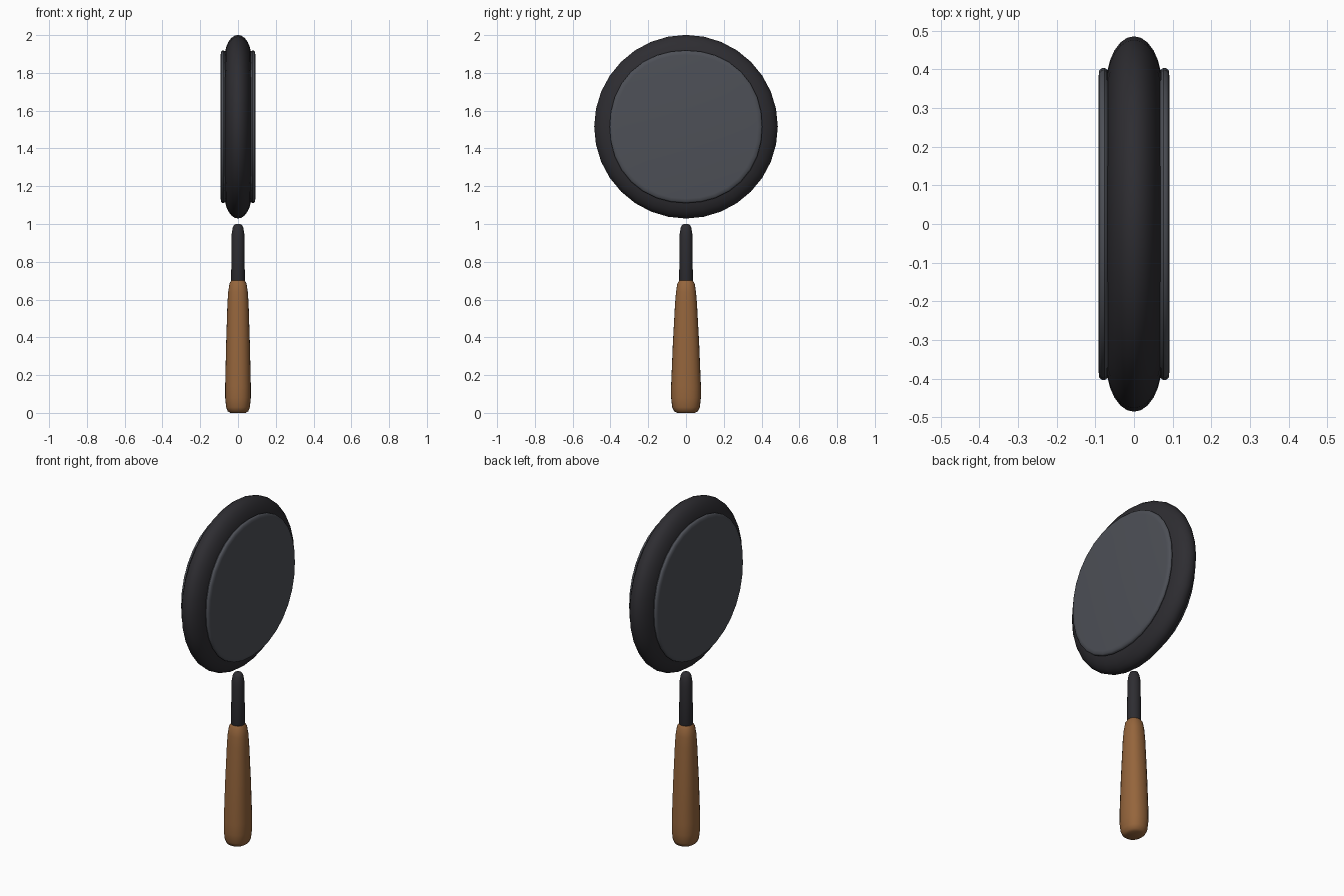
import bpy, bmesh, math
from mathutils import Matrix

if "Cube" in bpy.data.objects:
    bpy.data.objects.remove(bpy.data.objects["Cube"])


def material(name, rgb):
    m = bpy.data.materials.new(name)
    m.diffuse_color = (*rgb, 1)
    m.use_nodes = True
    m.node_tree.nodes["Principled BSDF"].inputs["Base Color"].default_value = m.diffuse_color
    return m


def loft(name, rings, mat, sides=24, power=2.0, xform=Matrix()):
    """Stack closed rings (half_x, half_y, z) with a superellipse section."""
    bm = bmesh.new()
    loops = []
    for rx, ry, z in rings:
        loop = []
        for i in range(sides):
            a = 2 * math.pi * i / sides
            c, s = math.cos(a), math.sin(a)
            k = (abs(c) ** power + abs(s) ** power) ** (-1 / power)
            loop.append(bm.verts.new((rx * k * c, ry * k * s, z)))
        loops.append(loop)
    for a, b in zip(loops, loops[1:]):
        for i in range(sides):
            j = (i + 1) % sides
            bm.faces.new((a[i], a[j], b[j], b[i]))
    bm.faces.new(loops[0][::-1])
    bm.faces.new(loops[-1])
    bm.transform(xform)
    bmesh.ops.recalc_face_normals(bm, faces=bm.faces)
    mesh = bpy.data.meshes.new(name)
    bm.to_mesh(mesh)
    bm.free()
    ob = bpy.data.objects.new(name, mesh)
    bpy.context.collection.objects.link(ob)
    mesh.materials.append(mat)
    bpy.ops.object.select_all(action='DESELECT')
    ob.select_set(True)
    bpy.context.view_layer.objects.active = ob
    bpy.ops.object.shade_smooth_by_angle(angle=math.radians(40))
    return ob


iron = material("dark_iron", (0.027, 0.026, 0.031))
plate = material("grey_plate", (0.075, 0.08, 0.095))
wood = material("wood", (0.30, 0.13, 0.045))

# Wooden handle, tapering upward with rounded ends
loft("handle", [(0.040, 0.046, 0.0), (0.054, 0.062, 0.008), (0.063, 0.073, 0.03),
                (0.068, 0.079, 0.08), (0.068, 0.079, 0.14), (0.063, 0.070, 0.36),
                (0.056, 0.058, 0.58), (0.052, 0.053, 0.64), (0.045, 0.046, 0.685),
                (0.036, 0.036, 0.70)], wood, power=2.35)

# Metal neck with a domed tip
loft("neck", [(0.030, 0.030, 0.68), (0.036, 0.036, 0.70), (0.035, 0.035, 0.92),
              (0.033, 0.033, 0.95), (0.028, 0.028, 0.98), (0.021, 0.021, 0.995),
              (0.012, 0.012, 1.0)], iron, power=2.1)

# Head: its axis runs along x
head = Matrix.Translation((0, 0, 1.515)) @ Matrix.Rotation(math.pi / 2, 4, 'Y')

# Rounded rim
rim = []
for i in range(13):
    t = -math.pi / 2 + math.pi * i / 12
    r = 0.36 + 0.126 * math.cos(t)
    rim.append((r, r, 0.072 * math.sin(t)))
loft("rim", rim, iron, sides=32, xform=head)

# Thin plate on each side of the rim
for side, label in ((1, "right"), (-1, "left")):
    rings = [(r, r, side * x) for r, x in
             ((0.390, 0.066), (0.400, 0.070), (0.404, 0.076), (0.403, 0.084),
              (0.397, 0.090), (0.380, 0.092))]
    loft("plate_" + label, rings, plate, sides=32, power=2.12, xform=head)
